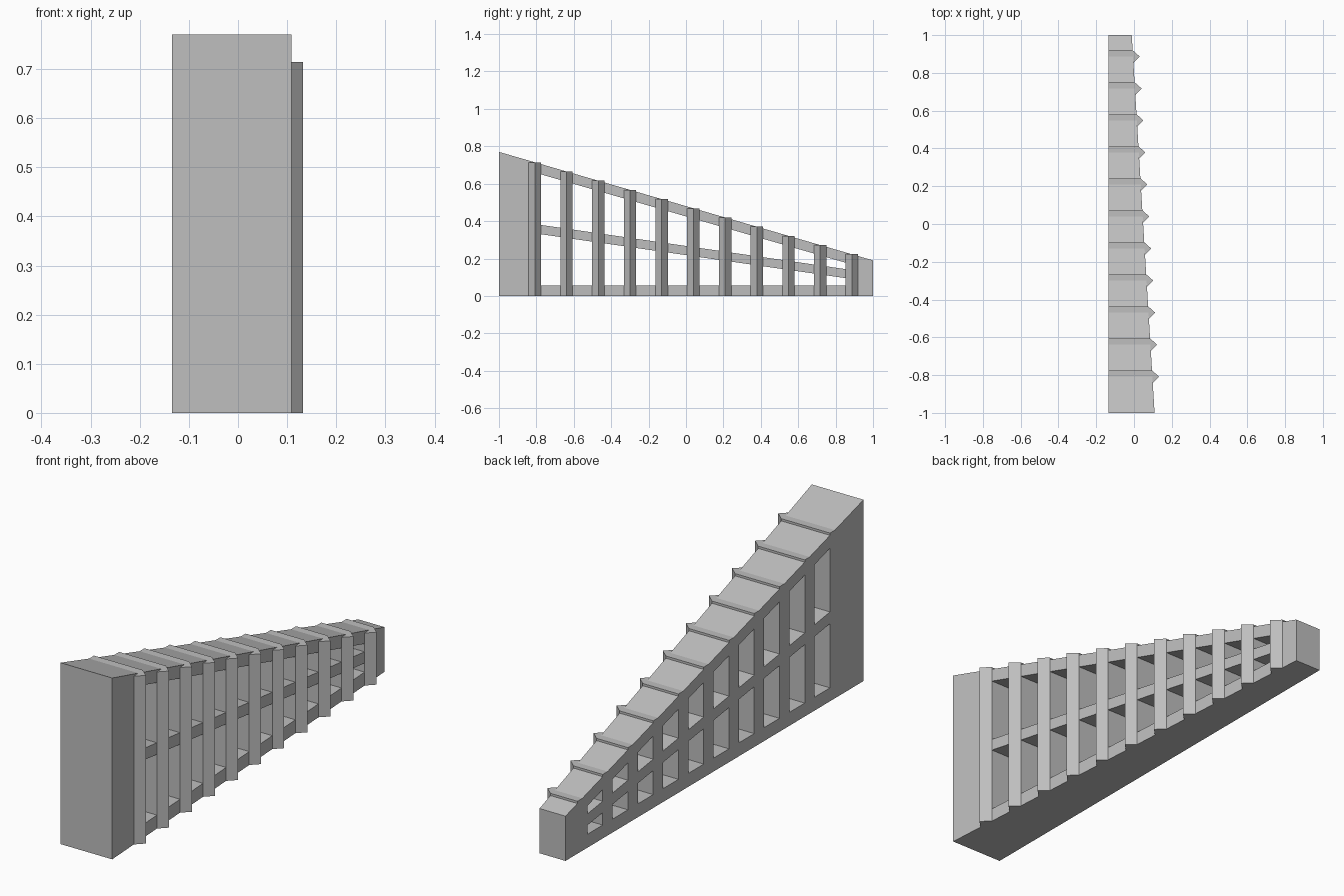
import bpy
import bmesh

cube = bpy.data.objects.get("Cube")
if cube:
    bpy.data.objects.remove(cube, do_unlink=True)

grey = bpy.data.materials.new("plain grey")
grey.use_nodes = True
grey.diffuse_color = (0.52, 0.52, 0.52, 1)
grey.node_tree.nodes["Principled BSDF"].inputs["Base Color"].default_value = grey.diffuse_color

BACK = -0.134          # flat side
HALF = 0.033           # half width of a rib
COUNT = 11
FIRST, PITCH = -0.808, 0.1695


def line(y, start, end):
    """Value running from start at y=-1 to end at y=1."""
    return start + (end - start) * (y + 1) / 2


def roof(y):
    return line(y, 0.77, 0.19)


def wall(y):
    return line(y, 0.109, -0.012)


def rail_top(y):
    return line(y, 0.412, 0.122)


def rail_bottom(y):
    return line(y, 0.362, 0.074)


def soffit(y):
    return roof(y) - 0.055


def prism(bm, footprint, low, high):
    """Extrude a plan outline between two heights that depend on y."""
    bottom = [bm.verts.new((x, y, low(y))) for x, y in footprint]
    top = [bm.verts.new((x, y, high(y))) for x, y in footprint]
    bm.faces.new(bottom[::-1])
    bm.faces.new(top)
    for i in range(len(footprint)):
        j = (i + 1) % len(footprint)
        bm.faces.new((bottom[i], bottom[j], top[j], top[i]))


def make(name, bm):
    bmesh.ops.recalc_face_normals(bm, faces=bm.faces)
    mesh = bpy.data.meshes.new(name)
    bm.to_mesh(mesh)
    bm.free()
    mesh.materials.append(grey)
    obj = bpy.data.objects.new(name, mesh)
    bpy.context.collection.objects.link(obj)
    return obj


def ground(y):
    return 0.0


# Sloping, tapering wall
bm = bmesh.new()
prism(bm, [(BACK, -1), (wall(-1), -1), (wall(1), 1), (BACK, 1)], ground, roof)
body = make("ribbed_wedge_wall", bm)

# Pointed ribs with level tops
centres = [FIRST + i * PITCH for i in range(COUNT)]
bm = bmesh.new()
for c in centres:
    a, b = c - HALF, c + HALF
    outline = [(BACK, a), (wall(a), a), (wall(c) + 0.035, c), (wall(b), b), (BACK, b)]
    prism(bm, outline, ground, lambda y, c=c: roof(c))
ribs = make("rib_shapes", bm)

# Two rows of openings between the ribs
bm = bmesh.new()
for c in centres[:-1]:
    a, b = c + HALF, c + PITCH - HALF
    outline = [(-0.5, a), (0.5, a), (0.5, b), (-0.5, b)]
    prism(bm, outline, lambda y: 0.057, rail_bottom)
    prism(bm, outline, rail_top, soffit)
openings = make("opening_cutters", bm)

# Merge the ribs, cut the openings, then drop the helpers
bpy.context.view_layer.objects.active = body
for helper, operation in ((ribs, 'UNION'), (openings, 'DIFFERENCE')):
    mod = body.modifiers.new(helper.name, 'BOOLEAN')
    mod.object = helper
    mod.operation = operation
    mod.solver = 'EXACT'
    bpy.ops.object.modifier_apply(modifier=mod.name)
    bpy.data.objects.remove(helper, do_unlink=True)
